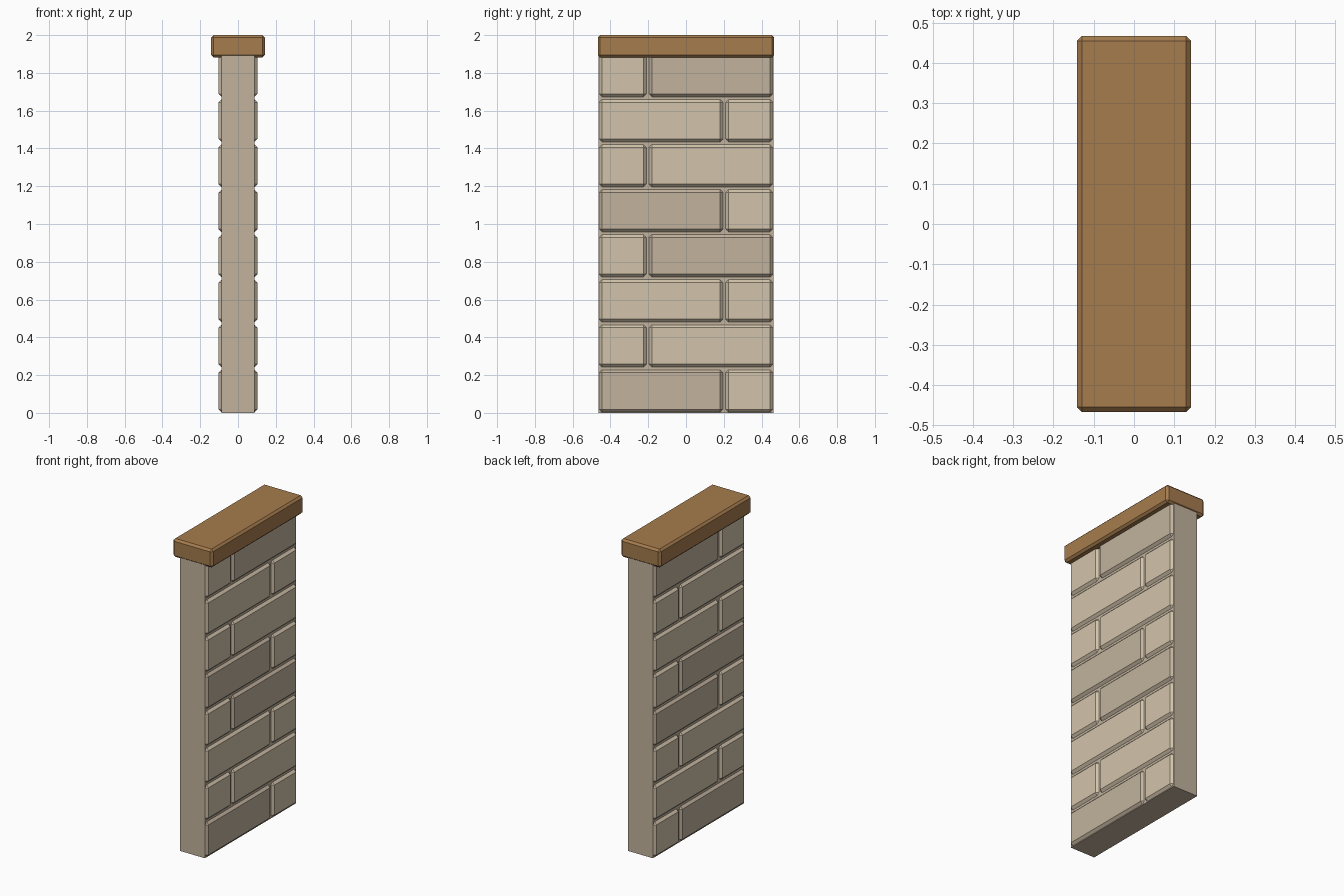
import bpy, bmesh

if "Cube" in bpy.data.objects:
    bpy.data.objects.remove(bpy.data.objects["Cube"])


def material(name, rgb):
    m = bpy.data.materials.new(name)
    m.diffuse_color = (*rgb, 1)
    m.use_nodes = True
    m.node_tree.nodes["Principled BSDF"].inputs["Base Color"].default_value = m.diffuse_color
    return m


LIGHT = material("light_stone", (0.65, 0.55, 0.41))
DARK = material("dark_stone", (0.54, 0.45, 0.34))
WOOD = material("brown_cap", (0.38, 0.20, 0.075))


def block(name, lo, hi, mat, bevel=0):
    """Flat-shaded box between two corners with an optional chamfer."""
    bm = bmesh.new()
    bmesh.ops.create_cube(bm, size=1)
    for v in bm.verts:
        v.co = [(lo[i] + hi[i]) / 2 + v.co[i] * (hi[i] - lo[i]) for i in range(3)]
    if bevel:
        bmesh.ops.bevel(bm, geom=bm.edges[:], offset=bevel, segments=1,
                        profile=0.5, affect='EDGES')
    me = bpy.data.meshes.new(name)
    bm.to_mesh(me)
    bm.free()
    me.materials.append(mat)
    ob = bpy.data.objects.new(name, me)
    bpy.context.collection.objects.link(ob)
    return ob


# Mortar core, with plain flat ends
block("mortar_core", (-0.088, -0.463, 0), (0.088, 0.463, 1.9), DARK)

# Eight courses of one long and one short brick, alternating direction
PITCH, ROWS, HALF = 0.2385, 8, 0.103
for r in range(ROWS):
    z0, z1 = r * PITCH + 0.003, r * PITCH + 0.229
    side = 1 if r % 2 == 0 else -1
    for kind, a, b in (("long", -0.461, 0.197), ("short", 0.209, 0.461)):
        y0, y1 = sorted((a * side, b * side))
        mat = DARK if kind == "long" and r in (0, 3, 4, 7) else LIGHT
        block(f"{kind}_brick_{r + 1}", (-HALF, y0, z0), (HALF, y1, z1), mat, 0.016)

# Overhanging coping on top
block("coping", (-0.142, -0.467, 1.882), (0.142, 0.467, 2.0), WOOD, 0.013)
